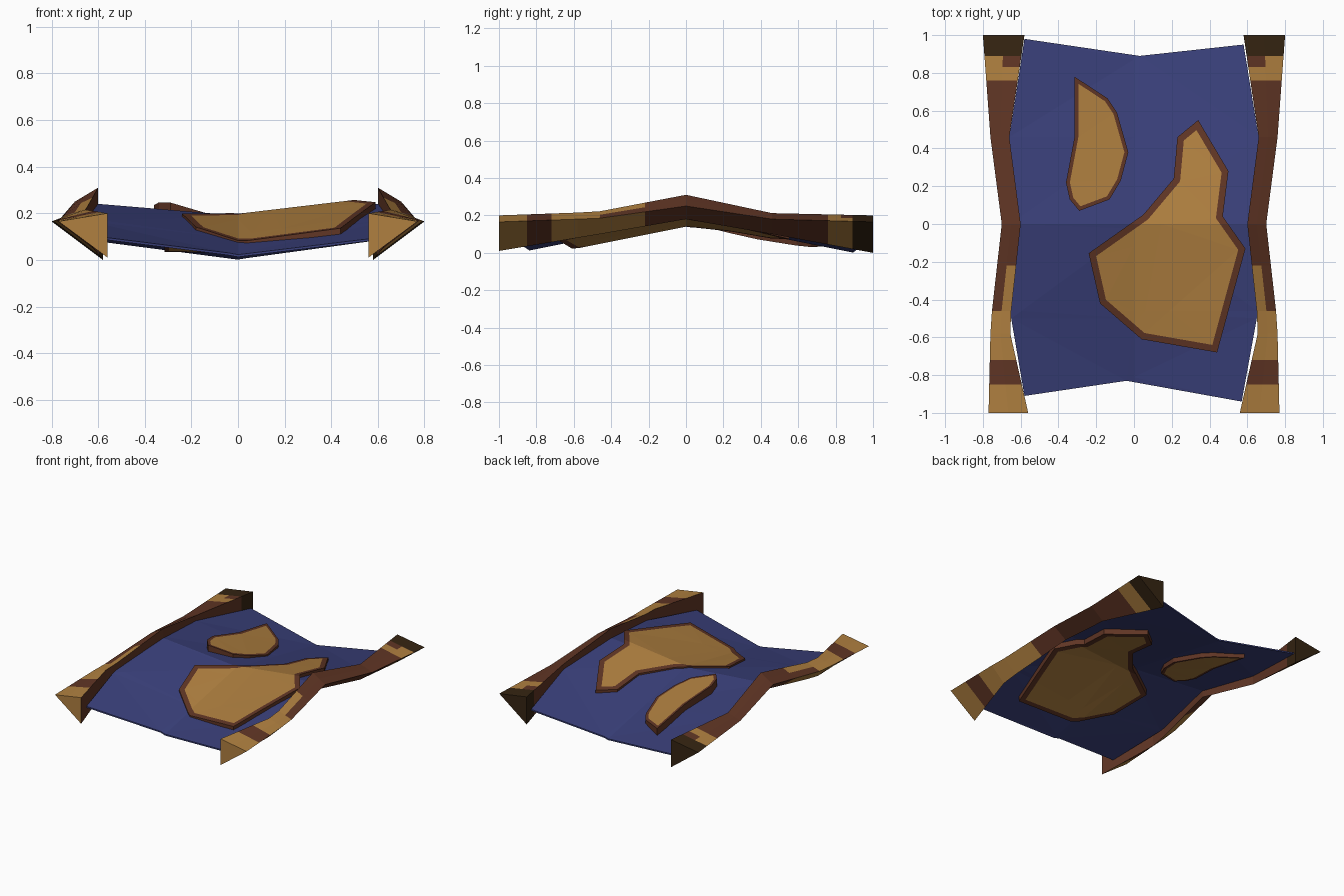
import bpy, bmesh

if "Cube" in bpy.data.objects:
    bpy.data.objects.remove(bpy.data.objects["Cube"])


def mat(name, rgb):
    m = bpy.data.materials.new(name)
    m.diffuse_color = (*rgb, 1)
    m.use_nodes = True
    m.node_tree.nodes["Principled BSDF"].inputs["Base Color"].default_value = m.diffuse_color
    return m


GOLD = mat("sand_gold", (0.434, 0.216, 0.051))
BROWN = mat("earth_brown", (0.117, 0.036, 0.018))
DARK = mat("dark_earth", (0.036, 0.018, 0.006))
BLUE = mat("water_blue", (0.042, 0.051, 0.195))


def finish(bm, name, mats):
    bmesh.ops.recalc_face_normals(bm, faces=bm.faces[:])
    me = bpy.data.meshes.new(name)
    bm.to_mesh(me)
    bm.free()
    for m in mats:
        me.materials.append(m)
    ob = bpy.data.objects.new(name, me)
    bpy.context.collection.objects.link(ob)
    return ob


def water_z(x, y):
    """Height of the saddle-shaped water sheet."""
    centre, edge = 0.19 - 0.2 * abs(y), 0.245 - 0.155 * abs(y)
    return centre + (edge - centre) * min(abs(x) / 0.62, 1)


def slab(name, outline, mats, up, slope, down, rim=0):
    """Prism of an outline, draped over the water surface, with an optional rim."""
    bm = bmesh.new()
    face = bm.faces.new([bm.verts.new((x, y, 0)) for x, y in outline])
    top = bmesh.ops.extrude_face_region(bm, geom=[face], use_keep_orig=True)["geom"]
    for v in [g for g in top if isinstance(g, bmesh.types.BMVert)]:
        v.co.z = 1
    bmesh.ops.recalc_face_normals(bm, faces=bm.faces[:])
    if rim:
        for f in [f for f in bm.faces if abs(f.normal.z) > 0.9]:
            bmesh.ops.inset_region(bm, faces=[f], thickness=rim, use_even_offset=True)
            f.material_index = 1
    bmesh.ops.triangulate(bm, faces=bm.faces[:])
    cuts = [((0, 0, 0), (1, 0, 0))] + [((0, y, 0), (0, 1, 0)) for y in (-0.46, 0, 0.46)]
    for co, no in cuts:
        bmesh.ops.bisect_plane(bm, geom=bm.verts[:] + bm.edges[:] + bm.faces[:],
                               plane_co=co, plane_no=no, dist=1e-5)
    bmesh.ops.triangulate(bm, faces=bm.faces[:])
    for v in bm.verts:
        x, y, z = v.co
        v.co.z = water_z(x, y) + (up + slope * abs(x) if z > 0.5 else -down)
    return finish(bm, name, mats)


# water sheet
slab("water", [(-0.58, -0.91), (-0.04, -0.83), (0.57, -0.94), (0.65, -0.5), (0.66, 0.46),
               (0.58, 0.95), (0.03, 0.89), (-0.58, 0.98), (-0.66, 0.46), (-0.65, -0.5)],
     [BLUE], 0, 0, 0.01)

# islands, showing above and below the water
slab("large_island", [(0.34, 0.55), (0.23, 0.46), (0.21, 0.24), (0.05, 0.05), (-0.24, -0.155),
                      (-0.18, -0.42), (0.04, -0.61), (0.44, -0.68), (0.59, -0.13),
                      (0.47, 0.04), (0.50, 0.28)],
     [BROWN, GOLD], 0.008, 0.03, 0.05, 0.035)
slab("small_island", [(-0.315, 0.78), (-0.315, 0.46), (-0.36, 0.22), (-0.34, 0.13),
                      (-0.29, 0.07), (-0.13, 0.13), (-0.07, 0.23), (-0.03, 0.38),
                      (-0.09, 0.59), (-0.14, 0.665)],
     [BROWN, GOLD], 0.005, 0.13, 0.045, 0.02)

# bank cross-sections: y, outer x, inner x, outer z, top z, bottom z
KEYS = [(-1, 0.77, 0.56, 0.165, 0.20, 0.01), (-0.58, 0.76, 0.655, 0.18, 0.215, 0.08),
        (-0.46, 0.752, 0.65, 0.185, 0.222, 0.10), (0, 0.70, 0.60, 0.25, 0.31, 0.18),
        (0.46, 0.76, 0.66, 0.18, 0.212, 0.10), (1, 0.80, 0.58, 0.165, 0.20, 0)]


def section(y):
    for a, b in zip(KEYS, KEYS[1:]):
        if y <= b[0]:
            t = (y - a[0]) / (b[0] - a[0])
            return [p + (q - p) * t for p, q in zip(a, b)]


def bank_colour(y, strip):
    """Strips: 0 outer top, 1 inner top, 2 inner wall, 3 underside."""
    if y > 0.89:
        return 2
    if strip == 2:
        return 1
    if y < -0.85 or 0.76 < y < 0.83 or -0.72 < y < -0.46:
        return 0
    if 0.83 < y:
        return 1 if strip == 1 else 0
    if -0.46 < y < -0.22:
        return 0 if strip in (1, 3) else 1
    return 1


def bank(name, side):
    bm = bmesh.new()
    ys = [-1, -0.85, -0.72, -0.58, -0.46, -0.22, 0, 0.46, 0.76, 0.83, 0.89, 1]
    rings = []
    for y in ys:
        _, xo, xi, zo, zt, zb = section(y)
        pts = [(xo, zo), ((xo + xi) / 2, (zo + zt) / 2), (xi, zt), (xi, zb)]
        rings.append([bm.verts.new((side * x, y, z)) for x, z in pts])
    for i in range(len(ys) - 1):
        a, b = rings[i], rings[i + 1]
        for k in range(4):
            n = (k + 1) % 4
            f = bm.faces.new((a[k], a[n], b[n], b[k]))
            f.material_index = bank_colour((ys[i] + ys[i + 1]) / 2, k)
    bm.faces.new(rings[0]).material_index = 0
    bm.faces.new(rings[-1]).material_index = 2
    finish(bm, name, [GOLD, BROWN, DARK])


# river banks
bank("left_bank", -1)
bank("right_bank", 1)
